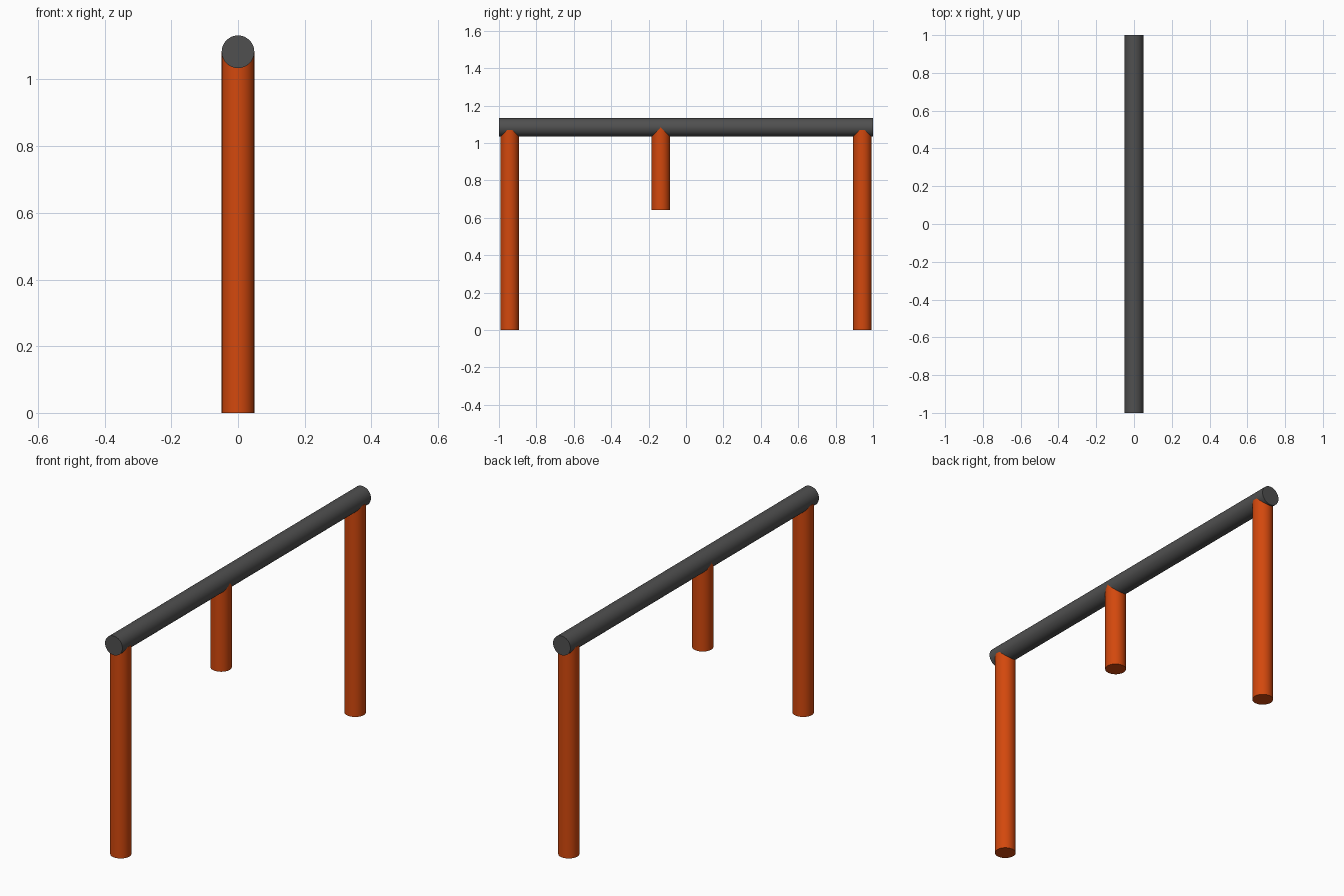
import bpy
from math import radians

if "Cube" in bpy.data.objects:
    bpy.data.objects.remove(bpy.data.objects["Cube"])


def material(name, color):
    mat = bpy.data.materials.new(name)
    mat.diffuse_color = color
    mat.use_nodes = True
    mat.node_tree.nodes["Principled BSDF"].inputs["Base Color"].default_value = mat.diffuse_color
    return mat


orange = material("orange_paint", (0.65, 0.065, 0.004, 1))
dark = material("dark_metal", (0.08, 0.08, 0.08, 1))
RADIUS = 0.049


def tube(name, location, length, mat, rotation=(0, 0, 0)):
    bpy.ops.mesh.primitive_cylinder_add(vertices=32, radius=RADIUS, depth=length,
                                        location=location, rotation=rotation)
    obj = bpy.context.object
    obj.name = name
    obj.data.materials.append(mat)
    bpy.ops.object.shade_smooth_by_angle(angle=radians(30))
    return obj


def post(name, y, bottom, top):
    return tube(name, (0, y, (bottom + top) / 2), top - bottom, orange)


# Horizontal top rail
tube("top_rail", (0, 0, 1.083), 2.0, dark, (radians(90), 0, 0))

# Two full-height end posts
for side, y in (("front", -0.943), ("back", 0.943)):
    post(side + "_post", y, 0, 1.07)

# Short stub hanging from the rail
post("hanging_stub", -0.135, 0.642, 1.085)
